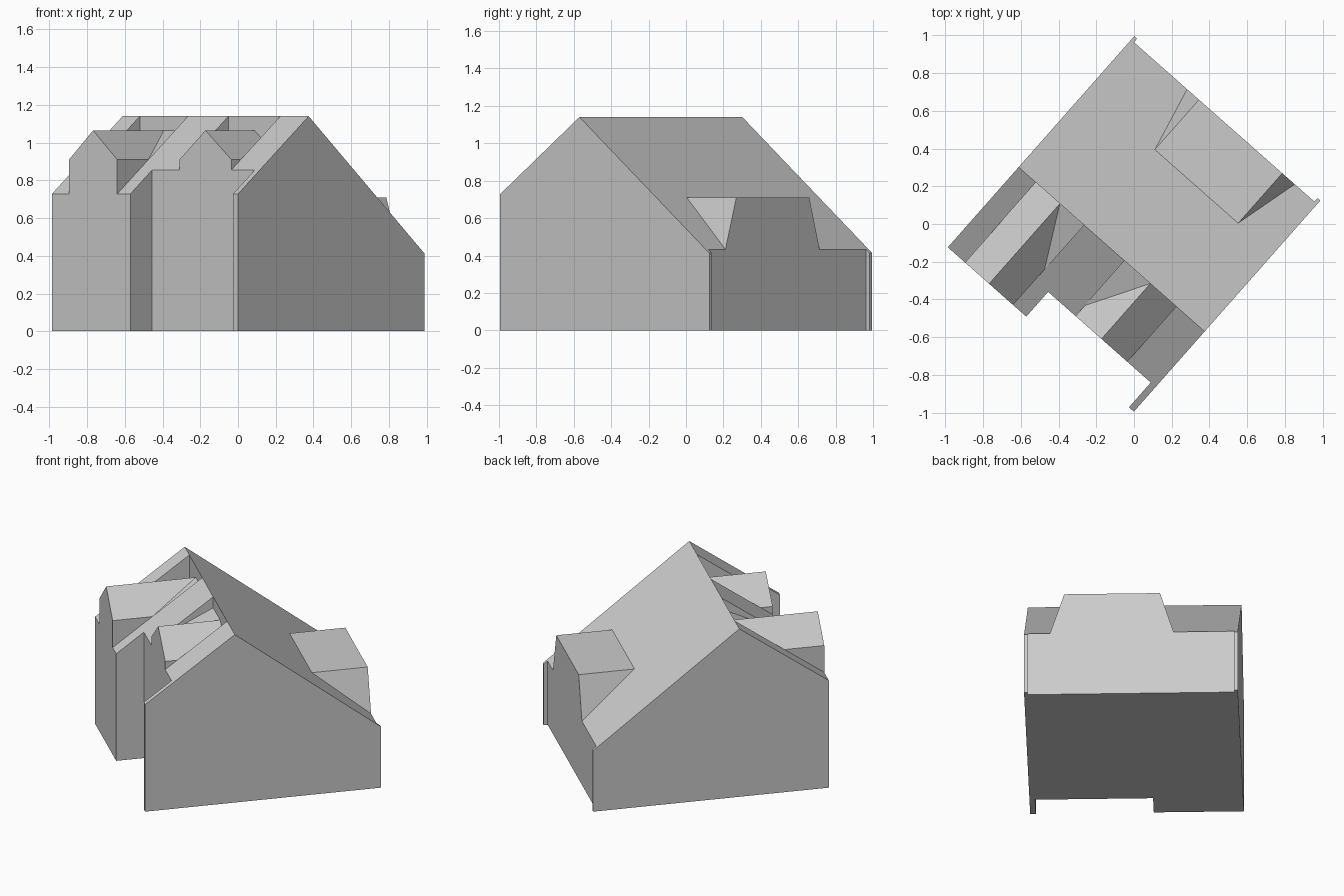
import bpy, bmesh, math

if "Cube" in bpy.data.objects:
    bpy.data.objects.remove(bpy.data.objects["Cube"])

ANGLE = math.radians(-41.45)          # house is turned on its plot
HALF = 0.658                          # half the length along the ridge
RIDGE_V, RIDGE_Z = -0.179, 1.14
FRONT_SLOPE, BACK_SLOPE = 0.728, 0.785
FAR, NEAR = -0.746, -0.571            # two front wall lines
BACK_WALL, BACK_FIN = 0.722, 0.747


def roof_z(v):
    slope = FRONT_SLOPE if v < RIDGE_V else BACK_SLOPE
    return RIDGE_Z - abs(v - RIDGE_V) * slope


def prism(name, profile, start, end, along_ridge=True):
    """Extrude a (v, z) profile along the ridge, or a (u, z) profile across it."""
    bm = bmesh.new()

    def ring(d):
        return [bm.verts.new((d, p, z) if along_ridge else (p, d, z)) for p, z in profile]
    a, b = ring(start), ring(end)
    n = len(profile)
    bm.faces.new(a)
    bm.faces.new(b)
    for i in range(n):
        j = (i + 1) % n
        bm.faces.new((a[i], a[j], b[j], b[i]))
    bmesh.ops.recalc_face_normals(bm, faces=bm.faces)
    mesh = bpy.data.meshes.new(name)
    bm.to_mesh(mesh)
    bm.free()
    obj = bpy.data.objects.new(name, mesh)
    obj.rotation_euler.z = ANGLE
    bpy.context.collection.objects.link(obj)
    return obj


def roof_part(name, u0, u1, v0, v1):
    prism(name, [(v0, 0), (v1, 0), (v1, roof_z(v1)), (v0, roof_z(v0))], u0, u1)


# Rear half of the house under the back roof, with end-wall fins
roof_part("rear_house", -HALF, HALF, RIDGE_V, BACK_WALL)
roof_part("rear_fin_left", -HALF, -0.638, BACK_WALL, BACK_FIN)
roof_part("rear_fin_right", 0.638, HALF, BACK_WALL, BACK_FIN)

# Full-height strips of front roof between the dormers
for name, u0, u1, v in [
    ("front_strip_left", -HALF, -0.536, FAR),
    ("front_strip_bay", -0.196, -0.103, FAR),
    ("front_strip_middle", -0.103, 0.091, NEAR),
    ("front_strip_right", 0.457, 0.623, NEAR),
    ("front_fin_right", 0.623, HALF, FAR),
]:
    roof_part(name, u0, u1, v, RIDGE_V)

# Gabled front dormers, each with a low-pitched roof on its inner side
for side, u0, u1, v, inner in [("left", -0.536, -0.196, FAR, -0.196),
                               ("right", 0.091, 0.457, NEAR, 0.091)]:
    mid = (u0 + u1) / 2
    prism("dormer_" + side, [(u0, 0), (u1, 0), (u1, 0.91), (mid, 1.065), (u0, 0.91)],
          v, RIDGE_V, along_ridge=False)
    prism("dormer_valley_" + side,
          [(-0.495, 0.8), (RIDGE_V, 0.8), (RIDGE_V, 1.065), (-0.495, 0.91)],
          min(mid, inner), max(mid, inner))

# Flat-topped rear dormer with leaning cheeks
prism("rear_dormer", [(-0.263, 0.43), (0.5, 0.43), (0.411, 0.71), (-0.178, 0.71)],
      0.3, BACK_WALL, along_ridge=False)
